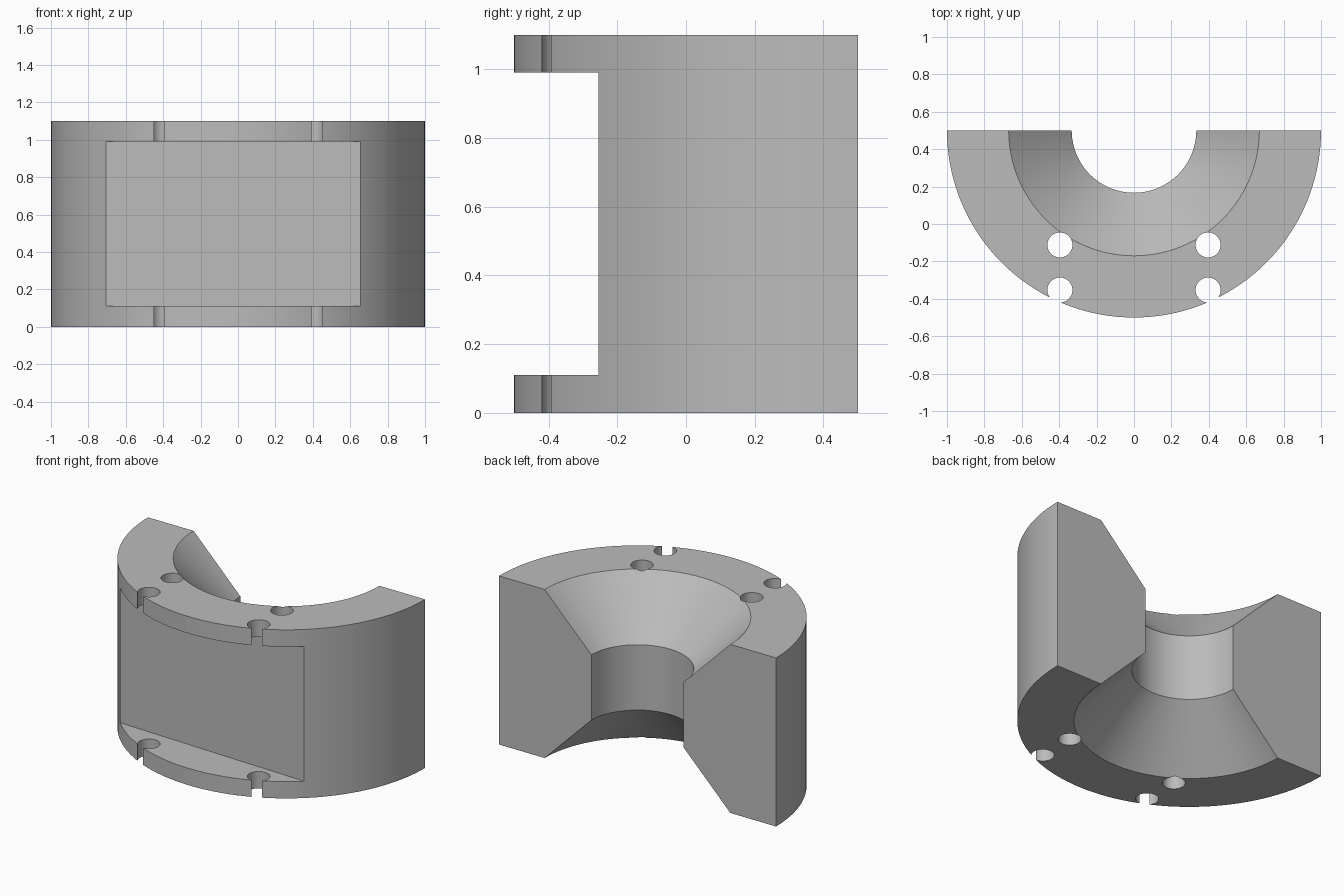
import bpy, bmesh, math
from mathutils import Matrix

if "Cube" in bpy.data.objects:
    bpy.data.objects.remove(bpy.data.objects["Cube"])

HEIGHT = 1.1
AXIS_Y = 0.5
SEGMENTS = 72

grey = bpy.data.materials.new("plain_grey")
grey.use_nodes = True
grey.diffuse_color = (0.5, 0.5, 0.5, 1)
grey.node_tree.nodes["Principled BSDF"].inputs["Base Color"].default_value = (0.5, 0.5, 0.5, 1)


def make_object(name, bm):
    bmesh.ops.recalc_face_normals(bm, faces=bm.faces)
    mesh = bpy.data.meshes.new(name)
    bm.to_mesh(mesh)
    bm.free()
    mesh.materials.append(grey)
    obj = bpy.data.objects.new(name, mesh)
    bpy.context.collection.objects.link(obj)
    return obj


# Half ring: sweep the chamfered section through half a turn
section = [(1, 0), (1, HEIGHT), (0.67, HEIGHT), (0.333, 0.763), (0.333, 0.337), (0.67, 0)]
bm = bmesh.new()
rings = []
for i in range(SEGMENTS + 1):
    a = math.pi + math.pi * i / SEGMENTS
    rings.append([bm.verts.new((r * math.cos(a), AXIS_Y + r * math.sin(a), z)) for r, z in section])
for a, b in zip(rings, rings[1:]):
    for k in range(len(section)):
        n = (k + 1) % len(section)
        bm.faces.new((a[k], a[n], b[n], b[k]))
bm.faces.new(rings[0])
bm.faces.new(rings[-1])
body = make_object("half_ring_body", bm)

# Front pocket cutter, its back wall turned slightly
bm = bmesh.new()
floor = [(-0.95, -0.201), (0.95, -0.265), (0.95, -0.9), (-0.95, -0.9)]
low = bm.faces.new([bm.verts.new((x, y, 0.11)) for x, y in floor])
top = bmesh.ops.extrude_face_region(bm, geom=[low])["geom"]
bmesh.ops.translate(bm, vec=(0, 0, 0.88), verts=[v for v in top if isinstance(v, bmesh.types.BMVert)])
cutters = [make_object("pocket_cutter", bm)]

# Vertical bolt hole cutters
for side in (-1, 1):
    for y in (-0.112, -0.353):
        bm = bmesh.new()
        bmesh.ops.create_cone(bm, cap_ends=True, segments=32, radius1=0.067, radius2=0.067,
                              depth=2, matrix=Matrix.Translation((side * 0.396, y, HEIGHT / 2)))
        cutters.append(make_object("bolt_hole_cutter", bm))

for cutter in cutters:
    cutter.hide_render = True
    cut = body.modifiers.new(cutter.name, 'BOOLEAN')
    cut.operation = 'DIFFERENCE'
    cut.solver = 'EXACT'
    cut.object = cutter

# Apply the cuts and remove the cutters
bpy.ops.object.select_all(action='DESELECT')
bpy.context.view_layer.objects.active = body
body.select_set(True)
for name in [m.name for m in body.modifiers]:
    bpy.ops.object.modifier_apply(modifier=name)
for cutter in cutters:
    bpy.data.objects.remove(cutter)

bpy.ops.object.shade_smooth_by_angle(angle=math.radians(25))
